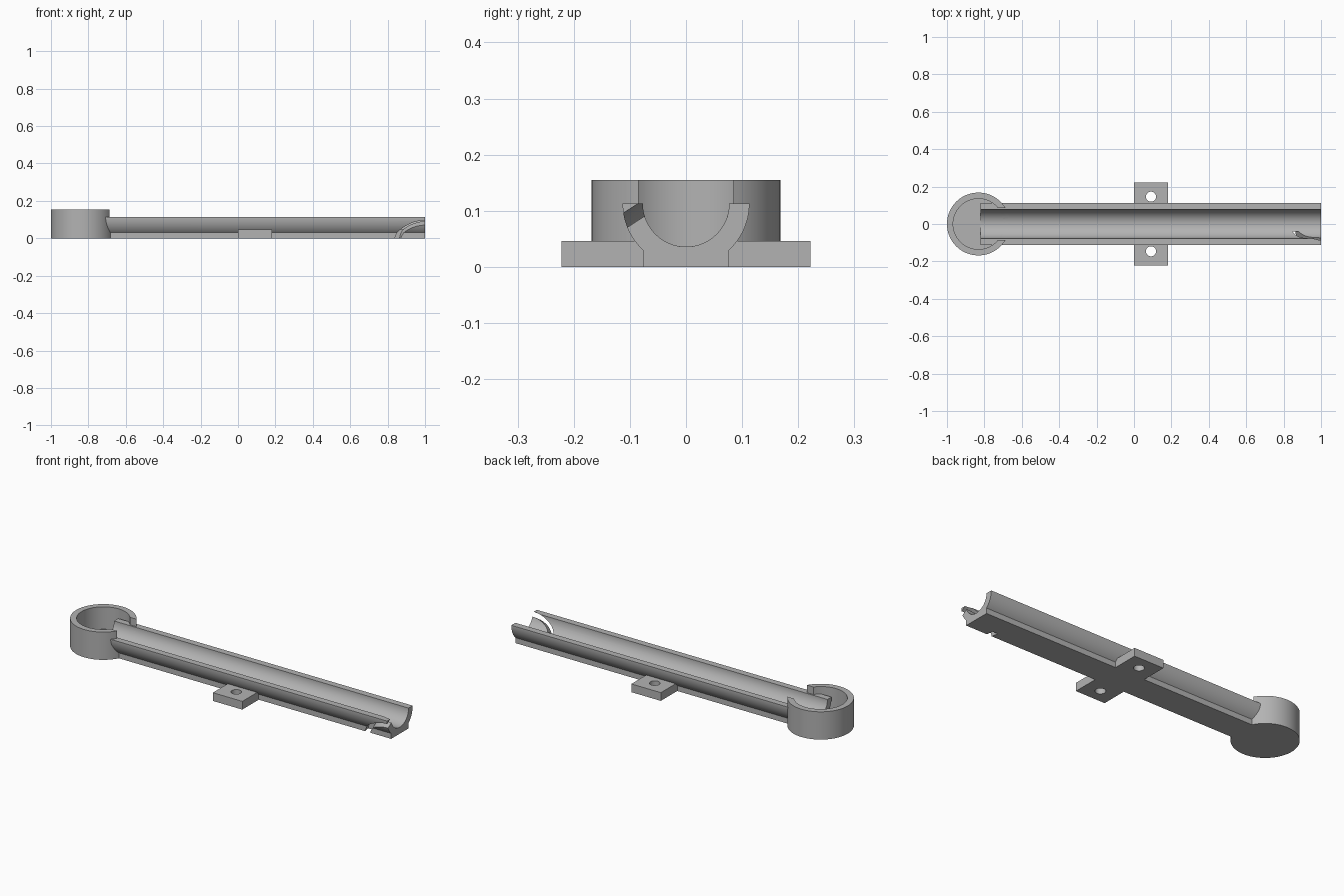
import bpy, bmesh, math
from math import sin, cos, pi, radians

if "Cube" in bpy.data.objects:
    bpy.data.objects.remove(bpy.data.objects["Cube"])

grey = bpy.data.materials.new("plain_grey")
grey.use_nodes = True
colour = (0.45, 0.45, 0.45, 1)
grey.diffuse_color = colour
grey.node_tree.nodes["Principled BSDF"].inputs["Base Color"].default_value = colour

AXIS_Z, R_IN, R_OUT = 0.113, 0.077, 0.113    # trough cross-section
CUP_X, CUP_R, BORE_R = -0.832, 0.168, 0.135


def make(name, bm):
    bmesh.ops.recalc_face_normals(bm, faces=bm.faces)
    mesh = bpy.data.meshes.new(name)
    bm.to_mesh(mesh)
    bm.free()
    mesh.materials.append(grey)
    ob = bpy.data.objects.new(name, mesh)
    bpy.context.collection.objects.link(ob)
    return ob


def prism(name, points, shift):
    """Closed outline pushed along a vector."""
    bm = bmesh.new()
    face = bm.faces.new([bm.verts.new(p) for p in points])
    ext = bmesh.ops.extrude_face_region(bm, geom=[face], use_keep_orig=True)
    verts = [g for g in ext["geom"] if isinstance(g, bmesh.types.BMVert)]
    bmesh.ops.translate(bm, verts=verts, vec=shift)
    return make(name, bm)


def box(name, x0, x1, y0, y1, z0, z1):
    outline = [(x0, y0, z0), (x1, y0, z0), (x1, y1, z0), (x0, y1, z0)]
    return prism(name, outline, (0, 0, z1 - z0))


def cylinder(name, x, y, r, z0, z1, n=96):
    ring = [(x + r * cos(2 * pi * i / n), y + r * sin(2 * pi * i / n), z0) for i in range(n)]
    return prism(name, ring, (0, 0, z1 - z0))


def arc(r, a0, a1, n=40):
    angles = [radians(a0 + (a1 - a0) * i / n) for i in range(n + 1)]
    return [(r * cos(a), r * sin(a)) for a in angles]


def cut(target, *cutters):
    for c in cutters:
        c.hide_render = True
        mod = target.modifiers.new("cut", "BOOLEAN")
        mod.operation, mod.solver, mod.object = "DIFFERENCE", "EXACT", c
        bpy.context.view_layer.objects.active = target
        bpy.ops.object.modifier_apply(modifier=mod.name)
        bpy.data.objects.remove(c)


# Trough: half pipe on a flat foot
foot = 0.077
lean = math.degrees(math.acos(foot / R_OUT))
section = [(y, AXIS_Z + z) for y, z in arc(R_OUT, 180, 180 + lean, 20)]
section += [(-foot, 0), (foot, 0)]
section += [(y, AXIS_Z + z) for y, z in arc(R_OUT, 360 - lean, 360, 20)]
section += [(y, AXIS_Z + z) for y, z in arc(R_IN, 360, 180)]
trough = prism("trough", [(-0.82, y, z) for y, z in section], (1.82, 0, 0))

# Curved slanted slot through the front wall at the open end
y0, y1, slant = -0.2, -0.04, 0.65
band = arc(0.17, -20, 200) + arc(0.14, 200, -20)
cz = -0.06 + slant * (y0 + 0.09)
slot = prism("slot_cutter", [(1 + x, y0, cz + z) for x, z in band],
             (0, y1 - y0, slant * (y1 - y0)))
cut(trough, slot)

# Cup with a floor, opened towards the trough
cup = cylinder("cup", CUP_X, 0, CUP_R, 0, 0.155)
bore = cylinder("bore_cutter", CUP_X, 0, BORE_R, 0.03, 0.3)
gap = box("gap_cutter", CUP_X, -0.5, -0.085, 0.085, AXIS_Z, 0.3)
channel = prism("channel_cutter",
                [(CUP_X, y, AXIS_Z + z) for y, z in arc(R_IN, 0, 355, 71)], (0.4, 0, 0))
cut(cup, bore, gap, channel)

# Mounting tabs with screw holes
tabs = []
for side, name in ((1, "back_tab"), (-1, "front_tab")):
    ya, yb = sorted((side * 0.07, side * 0.222))
    tab = box(name, 0, 0.182, ya, yb, 0, 0.046)
    cut(tab, cylinder("hole_cutter", 0.091, side * 0.146, 0.027, -0.1, 0.1, 48))
    tabs.append(tab)

# Smooth curved walls, keep edges crisp
bpy.ops.object.select_all(action="DESELECT")
for ob in [trough, cup] + tabs:
    ob.select_set(True)
bpy.context.view_layer.objects.active = trough
bpy.ops.object.shade_smooth_by_angle(angle=radians(30))
